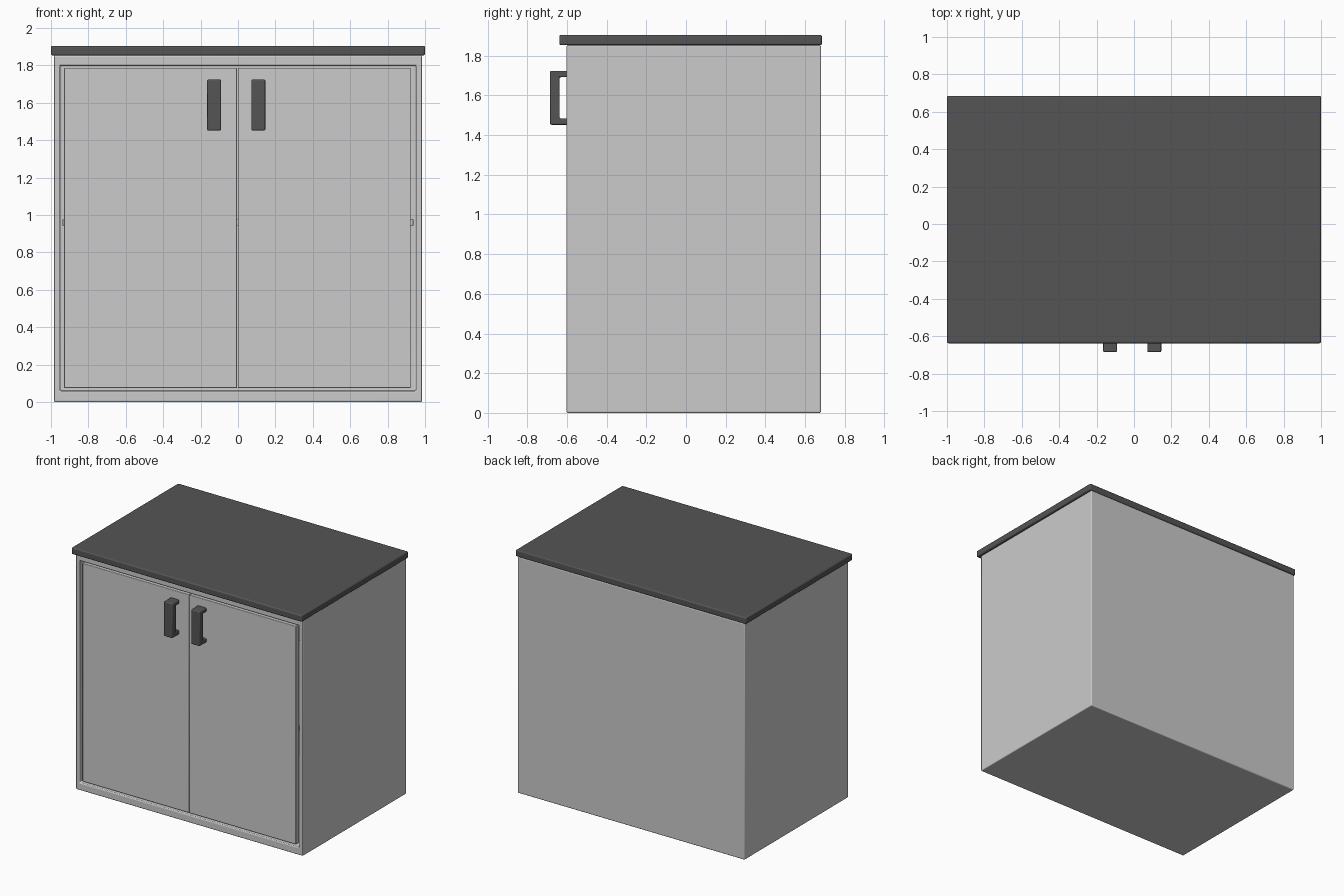
import bpy, bmesh
from mathutils import Vector

if "Cube" in bpy.data.objects:
    bpy.data.objects.remove(bpy.data.objects["Cube"])

dark = bpy.data.materials.new("dark_grey")
dark.diffuse_color = (0.09, 0.09, 0.09, 1)
dark.use_nodes = True
dark.node_tree.nodes["Principled BSDF"].inputs["Base Color"].default_value = dark.diffuse_color


def finish(bm, name, bevel, mat=None):
    bmesh.ops.recalc_face_normals(bm, faces=bm.faces)
    me = bpy.data.meshes.new(name)
    bm.to_mesh(me)
    bm.free()
    ob = bpy.data.objects.new(name, me)
    bpy.context.collection.objects.link(ob)
    if mat:
        me.materials.append(mat)
    m = ob.modifiers.new("rounded_edges", "BEVEL")
    m.width = bevel
    m.segments = 3
    m.limit_method = 'ANGLE'
    bpy.context.view_layer.objects.active = ob
    ob.select_set(True)
    bpy.ops.object.shade_smooth_by_angle()
    ob.select_set(False)
    return ob


def box_mesh(lo, hi):
    lo, hi = Vector(lo), Vector(hi)
    bm = bmesh.new()
    bmesh.ops.create_cube(bm, size=1)
    for v in bm.verts:
        v.co = (lo + hi) / 2 + v.co * (hi - lo)
    return bm


# Hollow carcass: inset the front face, then push it back to form the cavity
bm = box_mesh((-0.985, -0.603, 0), (0.985, 0.68, 1.853))
bm.normal_update()
front = min(bm.faces, key=lambda f: f.normal.y)
bmesh.ops.inset_region(bm, faces=[front], thickness=0.048)
for v in front.verts:
    v.co.z = 0.06 if v.co.z < 1 else 1.8
back = bmesh.ops.extrude_face_region(bm, geom=[front])
bmesh.ops.delete(bm, geom=[front], context='FACES_ONLY')
bmesh.ops.translate(bm, vec=(0, 1.24, 0),
                    verts=[g for g in back["geom"] if isinstance(g, bmesh.types.BMVert)])
finish(bm, "carcass", 0.007)

# Shelf inside
finish(box_mesh((-0.937, -0.54, 0.94), (0.937, 0.637, 0.98)), "shelf", 0.004)

# Worktop
finish(box_mesh((-1, -0.638, 1.853), (1, 0.685, 1.905)), "worktop", 0.009, dark)

# Doors
for side, x0, x1 in (("left", -0.929, -0.005), ("right", -0.001, 0.923)):
    finish(box_mesh((x0, -0.601, 0.075), (x1, -0.56, 1.787)), side + "_door", 0.004)

# Handles: C-shaped profile swept across the width
profile = [(-0.595, 1.724), (-0.685, 1.724), (-0.685, 1.452), (-0.595, 1.452),
           (-0.595, 1.484), (-0.637, 1.484), (-0.637, 1.692), (-0.595, 1.692)]
for side, x in (("left", -0.165), ("right", 0.071)):
    bm = bmesh.new()
    face = bm.faces.new([bm.verts.new((x, y, z)) for y, z in profile])
    ext = bmesh.ops.extrude_face_region(bm, geom=[face])
    bmesh.ops.translate(bm, vec=(0.075, 0, 0),
                        verts=[g for g in ext["geom"] if isinstance(g, bmesh.types.BMVert)])
    finish(bm, side + "_handle", 0.007, dark)
